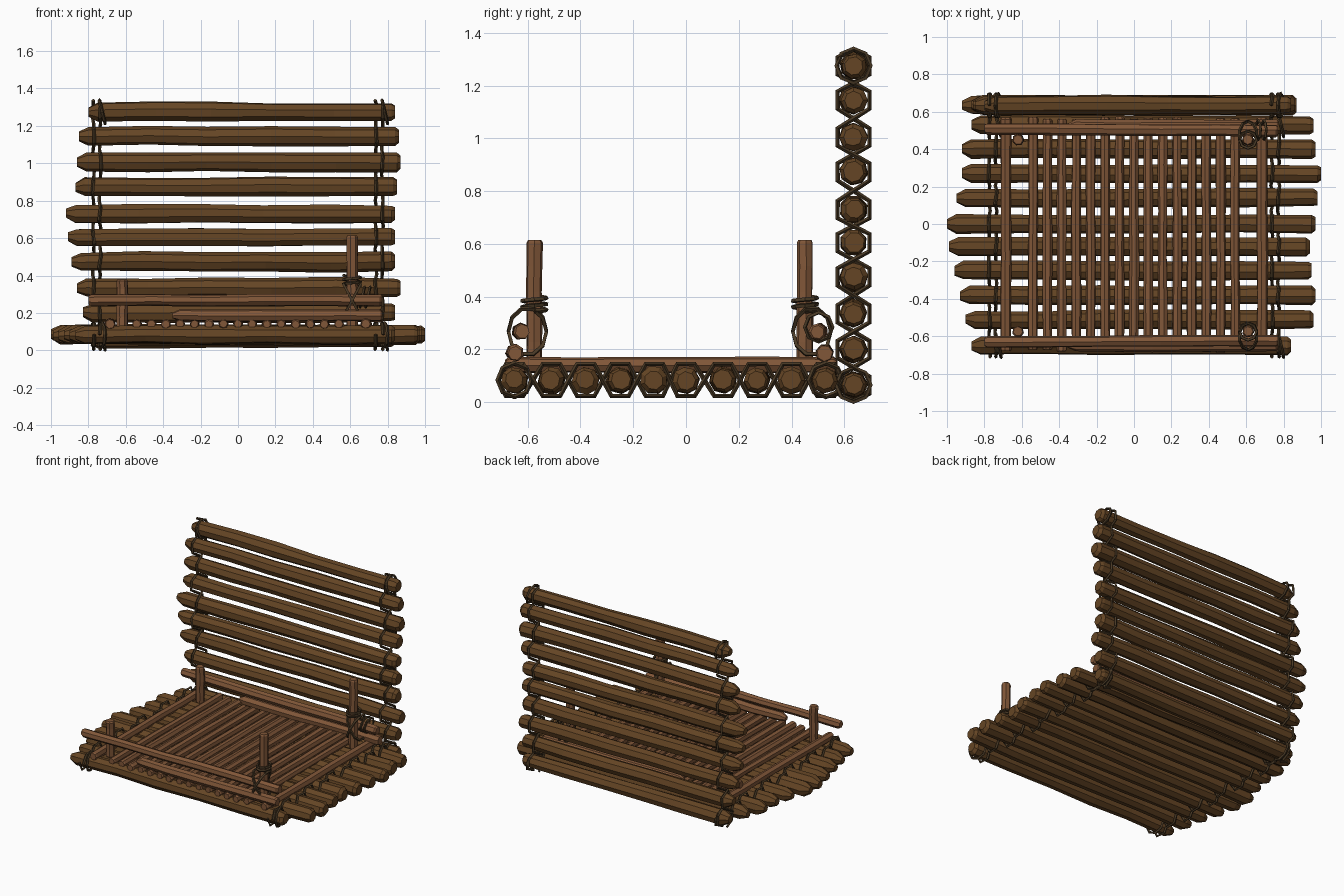
import bpy, bmesh, math, random
from mathutils import Vector

if "Cube" in bpy.data.objects:
    bpy.data.objects.remove(bpy.data.objects["Cube"])

random.seed(4)


def material(name, rgb):
    m = bpy.data.materials.new(name)
    m.diffuse_color = (*rgb, 1)
    m.use_nodes = True
    m.node_tree.nodes["Principled BSDF"].inputs["Base Color"].default_value = m.diffuse_color
    return m


BARK = material("dark_bark", (0.13, 0.06, 0.018))
WOOD = material("light_wood", (0.22, 0.095, 0.04))
ROPE = material("rope", (0.065, 0.04, 0.018))


def pole(name, p0, p1, r, mat, sides=8, tip0=(0.05, 0.5), tip1=(0.02, 0.72), wob=0.07):
    """Irregular faceted log from p0 to p1; tips are (chamfer length, end scale)."""
    p0, p1 = Vector(p0), Vector(p1)
    axis = p1 - p0
    length = axis.length
    axis.normalize()
    a = axis.orthogonal().normalized()
    b = axis.cross(a)
    stations = [(0, tip0[1]), (tip0[0], 1)]
    stations += [(length * t, 1) for t in (0.22, 0.4, 0.6, 0.8)]
    stations += [(length - tip1[0], 1), (length, tip1[1])]
    phase = random.random()
    bm = bmesh.new()
    rings = []
    for d, s in stations:
        c = p0 + axis * d + (a * random.uniform(-1, 1) + b * random.uniform(-1, 1)) * r * wob
        rr = r * s * random.uniform(1 - wob, 1 + wob)
        ring = []
        for k in range(sides):
            t = 2 * math.pi * k / sides + phase
            q = rr * random.uniform(1 - wob / 2, 1 + wob / 2)
            ring.append(bm.verts.new(c + (a * math.cos(t) + b * math.sin(t)) * q))
        rings.append(ring)
    for lo, hi in zip(rings, rings[1:]):
        for k in range(sides):
            n = (k + 1) % sides
            bm.faces.new((lo[k], lo[n], hi[n], hi[k]))
    bm.faces.new(rings[0][::-1])
    bm.faces.new(rings[-1])
    bmesh.ops.recalc_face_normals(bm, faces=bm.faces)
    me = bpy.data.meshes.new(name)
    bm.to_mesh(me)
    bm.free()
    me.materials.append(mat)
    ob = bpy.data.objects.new(name, me)
    bpy.context.collection.objects.link(ob)


def rope(name, pts, closed=False, r=0.009):
    cu = bpy.data.curves.new(name, 'CURVE')
    cu.dimensions = '3D'
    cu.bevel_depth = r
    cu.bevel_resolution = 0
    cu.use_fill_caps = True
    sp = cu.splines.new('POLY')
    sp.points.add(len(pts) - 1)
    for p, co in zip(sp.points, pts):
        p.co = (*co, 1)
    sp.use_cyclic_u = closed
    sp.use_smooth = False
    cu.materials.append(ROPE)
    ob = bpy.data.objects.new(name, cu)
    bpy.context.collection.objects.link(ob)


def weave(name, centres, place):
    """Two strands passing on alternate sides of every log, crossing between them."""
    for s in (-1, 1):
        pts = [(centres[0] - 0.062, 0)]
        for i, c in enumerate(centres):
            side = s * (-1) ** i * 0.06
            pts += [(c - 0.033, side), (c + 0.033, side)]
            if i < len(centres) - 1:
                pts.append(((c + centres[i + 1]) / 2, 0))
        pts.append((centres[-1] + 0.062, 0))
        rope(f"{name}_{'a' if s < 0 else 'b'}",
             [place(u, v, s * 0.018 + random.uniform(-0.006, 0.006)) for u, v in pts])
    # full loops tying off the end logs
    for j, c in enumerate((centres[0], centres[-1])):
        ring = [place(c + 0.064 * math.cos(k * math.pi / 4), 0.064 * math.sin(k * math.pi / 4),
                      0.03 - 0.015 * math.cos(k * math.pi / 4)) for k in range(8)]
        rope(f"{name}_knot_{j}", ring, True)


# Floor logs: y, left end, right end
floor = [(-0.65, -0.87, 0.84), (-0.51, -0.90, 0.96), (-0.38, -0.93, 0.97), (-0.25, -0.96, 0.95),
         (-0.12, -0.99, 0.94), (0.0, -1.0, 0.97), (0.14, -0.95, 0.98), (0.27, -0.92, 1.0),
         (0.40, -0.92, 0.97), (0.53, -0.87, 0.96)]
for i, (y, x0, x1) in enumerate(floor):
    pole(f"floor_log_{i}", (x0, y, 0.084), (x1, y, 0.084), 0.05, BARK)

# Back wall logs: z, left end, right end
WALL_Y = 0.635
wall = [(0.065, -0.80, 0.84), (0.20, -0.83, 0.84), (0.335, -0.86, 0.87), (0.475, -0.89, 0.84),
        (0.605, -0.91, 0.84), (0.73, -0.92, 0.84), (0.873, -0.87, 0.85), (1.005, -0.86, 0.87),
        (1.145, -0.85, 0.86), (1.275, -0.80, 0.84)]
for i, (z, x0, x1) in enumerate(wall):
    pole(f"wall_log_{i}", (x0, WALL_Y, z), (x1, WALL_Y, z), 0.051, BARK)

# Woven lashings through the floor and wall
for side, x in (("left", -0.755), ("right", 0.755)):
    weave(f"floor_rope_{side}", [f[0] for f in floor], lambda u, v, w: (x + w, u, 0.084 + v))
    weave(f"wall_rope_{side}", [f[0] for f in wall], lambda u, v, w: (x + w, WALL_Y + v, u))

# Thin deck sticks with a thicker one at each side
for i in range(15):
    x = -0.54 + 1.08 * i / 14
    pole(f"deck_stick_{i}", (x, -0.68 + random.uniform(-.01, .01), 0.14),
         (x, 0.565 + random.uniform(-.01, .01), 0.14), 0.026, WOOD, 7, (0.01, 0.8), (0.01, 0.8))
for side, x in (("left", -0.685), ("right", 0.685)):
    pole(f"deck_edge_{side}", (x, -0.68, 0.141), (x, 0.57, 0.141), 0.03, WOOD, 7,
         (0.01, 0.8), (0.01, 0.8))

# Posts and the rails along the front and back of the deck
MID = -0.062
for name, s in (("front", -1), ("back", 1)):
    post_y = MID + s * 0.513
    for side, x, top in (("left", -0.62, 0.38), ("right", 0.61, 0.615)):
        pole(f"{name}_post_{side}", (x, post_y, 0.12), (x, post_y, top), 0.031, WOOD, 7,
             (0.01, 0.9), (0.01, 0.8), 0.05)
    ru, rl = MID + s * 0.565, MID + s * 0.587
    pole(f"{name}_rail_upper", (-0.80, ru + s * 0.005, 0.268), (0.77, ru - s * 0.005, 0.268),
         0.031, WOOD, 7, (0.015, 0.75), (0.01, 0.85))
    pole(f"{name}_rail_lower", (-0.35, rl, 0.187), (0.77, rl, 0.187),
         0.033, WOOD, 7, (0.04, 0.45), (0.01, 0.85))

    # coil around the tall post, then slanted loops binding it to the rails
    coil = [(0.61 + 0.046 * math.cos(k * math.pi / 4), post_y + 0.046 * math.sin(k * math.pi / 4),
             0.345 + 0.055 * k / 20) for k in range(21)]
    rope(f"{name}_post_coil", coil)
    for j, slant in enumerate((-0.03, 0.03)):
        loop = []
        for k in range(10):
            t = 2 * math.pi * k / 10
            loop.append((0.61 + slant * math.sin(t) * 1.6, post_y + s * 0.026 + 0.072 * math.cos(t),
                         0.268 + 0.09 * math.sin(t)))
        rope(f"{name}_rail_binding_{j}", loop, True)

# Extra loops on the back rail beside the tall post
for j, x in enumerate((0.665, 0.695)):
    rope(f"back_rail_loop_{j}", [(x + 0.012 * math.sin(k * math.pi / 4),
         0.503 + 0.052 * math.cos(k * math.pi / 4), 0.285 + 0.055 * math.sin(k * math.pi / 4))
         for k in range(8)], True, 0.008)
